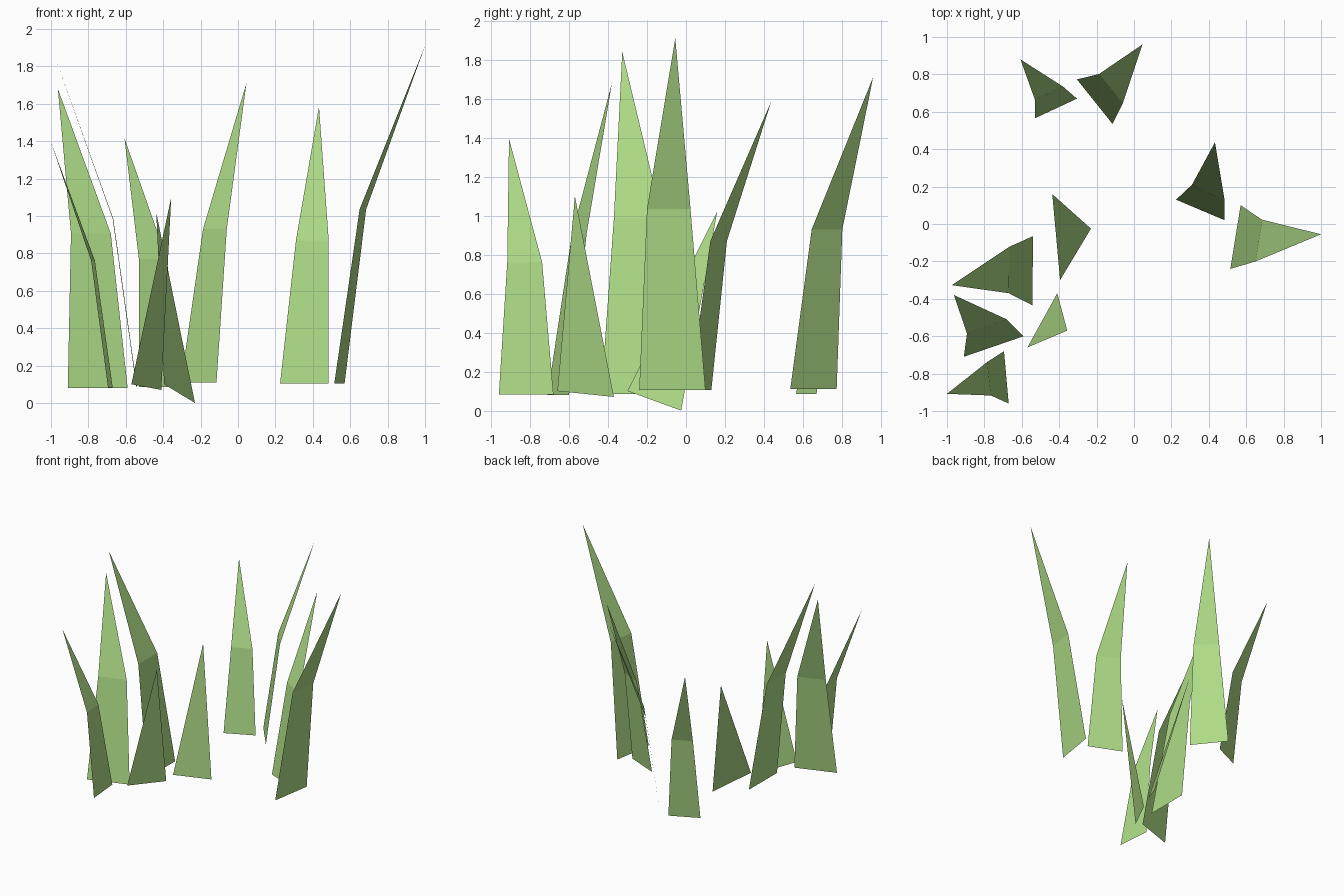
import bpy, bmesh

# One flat grass colour
green = bpy.data.materials.new("grass green")
green.diffuse_color = (0.423, 0.716, 0.242, 1.0)


def grass_blade(name, sections, tip):
    """Flat blade: rows of (left, right) points from the root up, closed by a tip."""
    bm = bmesh.new()
    rows = [[bm.verts.new(p) for p in row] for row in sections]
    for (a, b), (c, d) in zip(rows, rows[1:]):
        bm.faces.new((a, b, d, c))
    bm.faces.new((*rows[-1], bm.verts.new(tip)))
    # inner (upper) side is the front of the blade
    bm.normal_update()
    if sum(f.normal.z for f in bm.faces) < 0:
        bmesh.ops.reverse_faces(bm, faces=bm.faces[:])
    mesh = bpy.data.meshes.new(name)
    bm.to_mesh(mesh)
    bm.free()
    mesh.materials.append(green)
    bpy.context.collection.objects.link(bpy.data.objects.new(name, mesh))


# Tall bent blades: root pair, root height, bend pair, bend height, tip
tall = [
    ((0.515, -0.24), (0.57, 0.10), 0.105, (0.65, -0.20), (0.685, 0.023), 1.035, (1.0, -0.055, 1.91)),
    ((0.225, 0.13), (0.485, 0.02), 0.105, (0.31, 0.21), (0.485, 0.125), 0.87, (0.433, 0.437, 1.585)),
    ((-0.305, 0.773), (-0.115, 0.535), 0.11, (-0.187, 0.802), (-0.06, 0.645), 0.93, (0.045, 0.96, 1.71)),
    ((-0.53, 0.565), (-0.305, 0.67), 0.085, (-0.53, 0.665), (-0.38, 0.735), 0.77, (-0.607, 0.88, 1.415)),
    ((-0.543, -0.435), (-0.54, -0.065), 0.085, (-0.67, -0.37), (-0.667, -0.122), 0.985, (-0.975, -0.327, 1.84)),
    ((-0.91, -0.71), (-0.59, -0.60), 0.08, (-0.893, -0.585), (-0.68, -0.51), 0.905, (-0.963, -0.38, 1.68)),
    ((-0.67, -0.96), (-0.695, -0.68), 0.083, (-0.765, -0.917), (-0.785, -0.738), 0.76, (-1.0, -0.908, 1.395)),
]
for i, (a, b, z0, c, d, z1, tip) in enumerate(tall, 1):
    grass_blade(f"tall_blade_{i}", [((*a, z0), (*b, z0)), ((*c, z1), (*d, z1))], tip)

# Short straight blades: tilted root edge and tip
short = [
    ((-0.395, -0.30, 0.10), (-0.23, -0.025, 0.0), (-0.437, 0.16, 1.02)),
    ((-0.57, -0.66, 0.10), (-0.41, -0.37, 0.07), (-0.357, -0.57, 1.10)),
]
for i, (a, b, tip) in enumerate(short, 1):
    grass_blade(f"short_blade_{i}", [(a, b)], tip)
